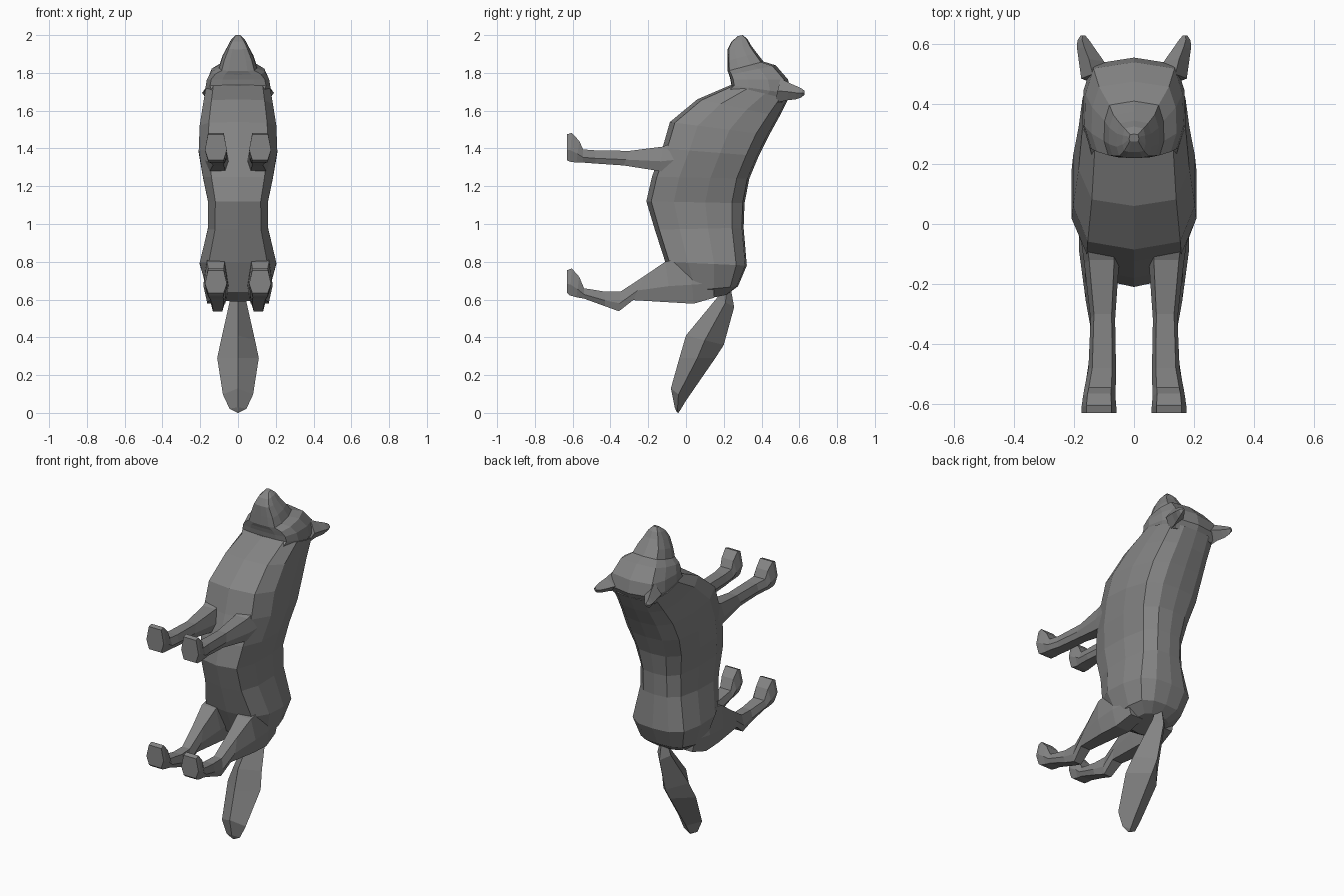
import bpy, bmesh

fur = bpy.data.materials.new("grey fur")
fur.diffuse_color = (0.23, 0.23, 0.23, 1)

# Half sections as (share of half width, share of the way from point a to b)
BODY = [(0, 0), (0.76, 0.05), (1, 0.28), (1, 0.6), (0.85, 0.87), (0.5, 0.98), (0, 1)]
HEAD = [(0, 0), (0.5, 0.01), (0.86, 0.05), (1, 0.3), (0.98, 0.65), (0.82, 0.93), (0, 1)]
LIMB = [(-0.72, 0), (0.72, 0), (1, 0.6), (0.7, 1), (-0.7, 1), (-1, 0.6)]
EAR = [(0.2, 0), (1, 0.5), (0.2, 1), (-1, 0.5)]
DIAMOND = [(0, 0), (1, 0.5), (0, 1), (-1, 0.5)]


def closed(half):
    return half + [(-u, t) for u, t in half[-2:0:-1]]


def loft(name, section, rings, mirrored=False):
    """Skin rings given as (ay, az, by, bz, half width, centre x)."""
    bm = bmesh.new()
    loops = []
    for ay, az, by, bz, w, cx in rings:
        loops.append([bm.verts.new((cx + u * w, ay + (by - ay) * t, az + (bz - az) * t))
                      for u, t in section])
    n = len(section)
    for lo, hi in zip(loops, loops[1:]):
        for i in range(n):
            j = (i + 1) % n
            bm.faces.new((lo[i], lo[j], hi[j], hi[i]))
    bm.faces.new(loops[0][::-1])
    bm.faces.new(loops[-1])
    bmesh.ops.recalc_face_normals(bm, faces=bm.faces)
    mesh = bpy.data.meshes.new(name)
    bm.to_mesh(mesh)
    bm.free()
    mesh.materials.append(fur)
    ob = bpy.data.objects.new(name, mesh)
    bpy.context.collection.objects.link(ob)
    if mirrored:
        ob.modifiers.new("other side", 'MIRROR')
    return ob


# Torso from rump to neck
loft("torso", closed(BODY), [
    (0.04, 0.59, 0.215, 0.625, 0.10, 0),
    (-0.04, 0.64, 0.275, 0.67, 0.165, 0),
    (-0.11, 0.80, 0.322, 0.78, 0.203, 0),
    (-0.165, 0.97, 0.305, 0.98, 0.16, 0),
    (-0.21, 1.12, 0.31, 1.11, 0.158, 0),
    (-0.18, 1.25, 0.335, 1.24, 0.185, 0),
    (-0.125, 1.40, 0.385, 1.36, 0.208, 0),
    (-0.085, 1.54, 0.44, 1.47, 0.203, 0),
    (0.06, 1.66, 0.495, 1.57, 0.185, 0),
    (0.235, 1.735, 0.54, 1.66, 0.172, 0),
])

# Head and muzzle
loft("head", closed(HEAD), [
    (0.20, 1.70, 0.53, 1.64, 0.16, 0),
    (0.24, 1.735, 0.555, 1.69, 0.172, 0),
    (0.235, 1.765, 0.54, 1.765, 0.165, 0),
    (0.228, 1.79, 0.475, 1.84, 0.142, 0),
    (0.22, 1.81, 0.41, 1.86, 0.10, 0),
    (0.22, 1.865, 0.375, 1.905, 0.084, 0),
    (0.22, 1.925, 0.345, 1.945, 0.058, 0),
    (0.24, 1.965, 0.325, 1.98, 0.038, 0),
    (0.275, 1.995, 0.30, 2.0, 0.016, 0),
])

# Ears
loft("ears", EAR, [
    (0.50, 1.77, 0.47, 1.64, 0.048, 0.128),
    (0.55, 1.745, 0.535, 1.655, 0.042, 0.142),
    (0.59, 1.728, 0.58, 1.66, 0.030, 0.16),
    (0.615, 1.715, 0.61, 1.67, 0.020, 0.169),
    (0.628, 1.705, 0.628, 1.685, 0.008, 0.17),
], True)

# Front legs with paws
loft("front_legs", LIMB, [
    (-0.03, 1.45, -0.03, 1.27, 0.065, 0.115),
    (-0.12, 1.41, -0.14, 1.28, 0.058, 0.108),
    (-0.30, 1.387, -0.33, 1.31, 0.041, 0.104),
    (-0.48, 1.39, -0.48, 1.32, 0.046, 0.106),
    (-0.545, 1.395, -0.545, 1.325, 0.052, 0.113),
    (-0.565, 1.44, -0.58, 1.325, 0.054, 0.116),
    (-0.605, 1.482, -0.615, 1.33, 0.058, 0.117),
    (-0.63, 1.475, -0.63, 1.338, 0.058, 0.117),
], True)

# Hind legs with thighs, hocks and paws
loft("hind_legs", LIMB, [
    (0.14, 0.80, 0.15, 0.61, 0.06, 0.105),
    (0.02, 0.83, 0.04, 0.578, 0.068, 0.115),
    (-0.11, 0.80, -0.08, 0.585, 0.065, 0.118),
    (-0.22, 0.725, -0.28, 0.597, 0.047, 0.114),
    (-0.345, 0.643, -0.355, 0.538, 0.036, 0.108),
    (-0.43, 0.642, -0.43, 0.565, 0.040, 0.106),
    (-0.54, 0.66, -0.54, 0.605, 0.050, 0.113),
    (-0.565, 0.72, -0.58, 0.612, 0.054, 0.116),
    (-0.605, 0.765, -0.615, 0.622, 0.058, 0.117),
    (-0.63, 0.755, -0.63, 0.635, 0.058, 0.117),
], True)

# Tail
loft("tail", DIAMOND, [
    (0.19, 0.67, 0.235, 0.67, 0.02, 0),
    (0.165, 0.61, 0.255, 0.56, 0.045, 0),
    (0.0, 0.41, 0.20, 0.36, 0.09, 0),
    (-0.035, 0.29, 0.155, 0.29, 0.11, 0),
    (-0.08, 0.13, 0.0, 0.065, 0.08, 0),
    (-0.06, 0.03, -0.03, 0.015, 0.045, 0),
    (-0.05, 0.005, -0.04, 0.0, 0.006, 0),
])
